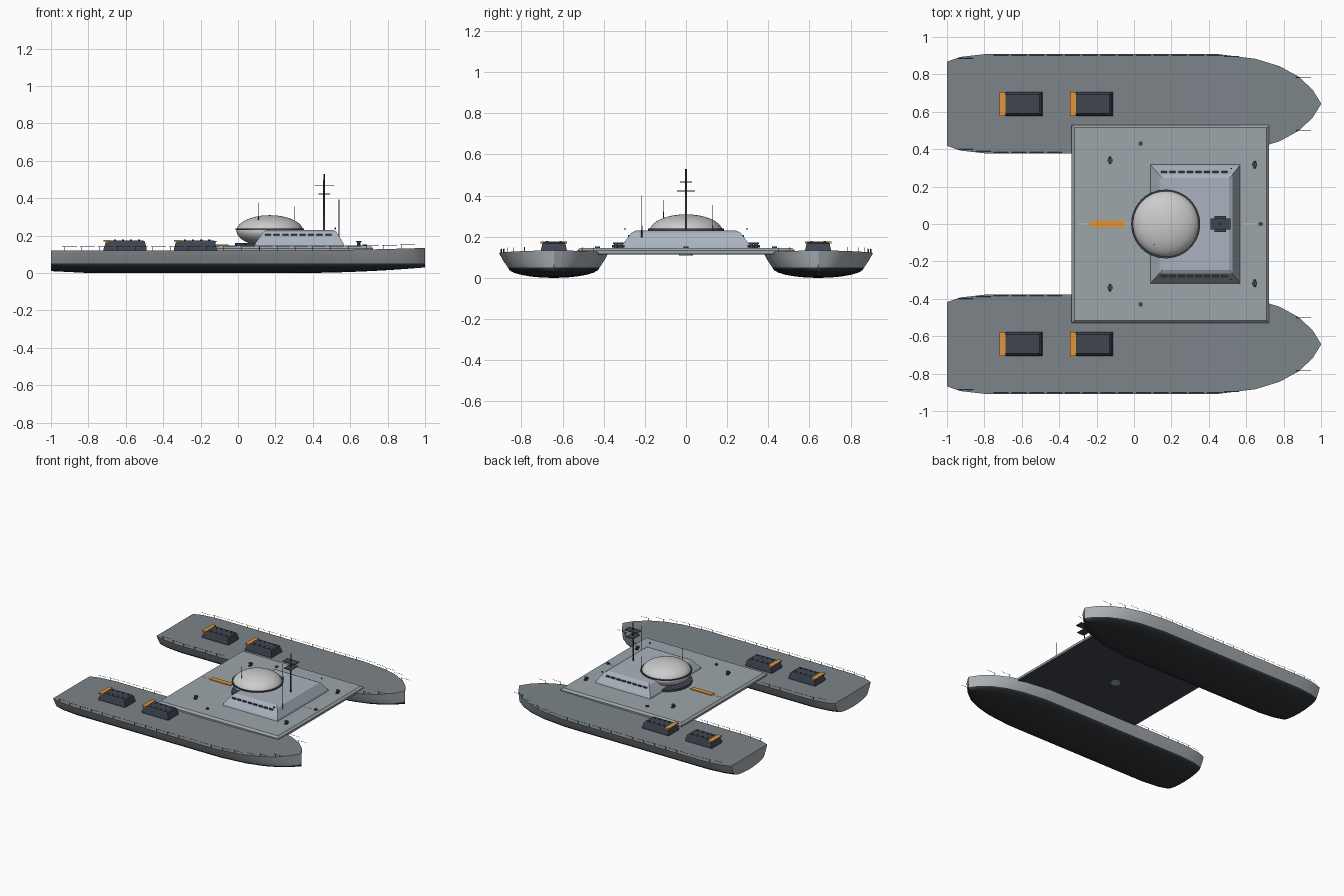
import bpy, bmesh, math
from mathutils import Vector

if "Cube" in bpy.data.objects:
    bpy.data.objects.remove(bpy.data.objects["Cube"])

def mat(name, c):
    m = bpy.data.materials.new(name)
    m.diffuse_color = (*c, 1)
    m.use_nodes = True
    m.node_tree.nodes["Principled BSDF"].inputs["Base Color"].default_value = m.diffuse_color
    return m

HULL = mat("hull_grey", (0.40, 0.43, 0.46))
BOOT = mat("boot_dark", (0.03, 0.035, 0.04))
DECK = mat("deck_grey", (0.20, 0.23, 0.25))
PLAT = mat("platform_grey", (0.34, 0.38, 0.41))
CABIN = mat("cabin_grey", (0.40, 0.45, 0.51))
DARK = mat("dark_steel", (0.05, 0.06, 0.08))
WHITE = mat("dome_white", (0.75, 0.75, 0.75))
ORANGE = mat("orange", (0.75, 0.30, 0.04))

def finish(bm, name, *mats, smooth=None):
    bmesh.ops.recalc_face_normals(bm, faces=bm.faces)
    me = bpy.data.meshes.new(name)
    bm.to_mesh(me)
    bm.free()
    for m in mats:
        me.materials.append(m)
    ob = bpy.data.objects.new(name, me)
    bpy.context.collection.objects.link(ob)
    if smooth:
        bpy.ops.object.select_all(action='DESELECT')
        ob.select_set(True)
        bpy.context.view_layer.objects.active = ob
        bpy.ops.object.shade_smooth_by_angle(angle=math.radians(smooth))
    return ob

def loft(bm, rings, mat_of=None):
    """Bridge closed rings of points and cap both ends."""
    vs = [[bm.verts.new(p) for p in r] for r in rings]
    n = len(vs[0])
    for a, b in zip(vs, vs[1:]):
        for i in range(n):
            f = bm.faces.new((a[i], a[(i + 1) % n], b[(i + 1) % n], b[i]))
            f.material_index = mat_of(i) if mat_of else 0
    bm.faces.new(vs[0])
    bm.faces.new(vs[-1])

def frustum(name, levels, m):
    """Stack of rectangles (x0, x1, y0, y1, z)."""
    bm = bmesh.new()
    loft(bm, [[(a, c, z), (b, c, z), (b, d, z), (a, d, z)] for a, b, c, d, z in levels])
    return finish(bm, name, m)

def box(name, x0, x1, y0, y1, z0, z1, m):
    return frustum(name, [(x0, x1, y0, y1, z0), (x0, x1, y0, y1, z1)], m)

def add_rod(bm, a, b, r, r2=None, seg=8):
    a, b = Vector(a), Vector(b)
    q = (b - a).to_track_quat('Z', 'Y').to_matrix().to_4x4()
    q.translation = (a + b) / 2
    bmesh.ops.create_cone(bm, cap_ends=True, segments=seg, radius1=r,
                          radius2=r if r2 is None else r2, depth=(b - a).length, matrix=q)

def rods(name, lst, m, seg=8, smooth=35):
    bm = bmesh.new()
    for a in lst:
        add_rod(bm, *a, seg=seg)
    return finish(bm, name, m, smooth=smooth)

# Hull shape: half width, keel height and deck height along x
PLAN = [(-1, .225), (-.93, .25), (-.8, .265), (.45, .265), (.65, .24), (.78, .2),
        (.88, .145), (.955, .075), (1, .002)]

def half_width(x):
    for (a, u), (b, v) in zip(PLAN, PLAN[1:]):
        if a <= x <= b:
            return u + (v - u) * (x - a) / (b - a)

def deck_z(x):
    return .12 + .014 * max(0, (x - .3) / .7) ** 1.5

def hull_ring(x, yc):
    w, top = half_width(x), deck_z(x)
    keel = .03 * max(0, (x - .3) / .7) ** 2 + .01 * max(0, (-x - .8) / .2)
    half = [(1, top), (.93, .085), (.84, .05)]
    half += [(.84 * math.cos(t), .05 - (.05 - keel) * math.sin(t))
             for t in (math.radians(k * 15) for k in range(1, 6))]
    pts = half + [(0, keel)] + [(-s, z) for s, z in reversed(half)]
    return [(x, yc + s * w, z) for s, z in pts]

XS = [-1, -.93, -.87, -.8, -.4, 0, .3, .45, .55, .65, .72, .78, .83, .88, .92, .955, .98, 1]
for s, side in ((-1, "right"), (1, "left")):
    yc = s * .643
    bm = bmesh.new()
    loft(bm, [hull_ring(x, yc) for x in XS],
         lambda i: 2 if i == 16 else (0 if i < 2 or i > 13 else 1))
    finish(bm, side + "_hull", HULL, BOOT, DECK, smooth=25)

    # Lifeline: short posts and bars along both deck edges
    bars = []
    for e in (-1, 1):
        for k in range(20):
            x = -.93 + k * .095
            if s * e < 0 and -.4 < x < .74:
                continue
            y, z = yc + e * (half_width(x) - .006), deck_z(x)
            bars.append(((x, y, z - .002), (x, y, z + .02), .0015))
            bars.append(((x - .01, y, z + .02), (x + .07, y, z + .02), .001))
    rods(side + "_lifeline", bars, DARK, 5)

    # Deck launch boxes with orange end strips and bolt heads
    for n, x in enumerate((-.718, -.343)):
        y = s * .642
        frustum(f"{side}_deck_box_{n}", [
            (x, x + .23, y - .064, y + .064, .115), (x, x + .23, y - .064, y + .064, .13),
            (x + .012, x + .22, y - .056, y + .056, .168),
            (x + .02, x + .212, y - .05, y + .05, .174)], DARK)
        box(f"{side}_box_strip_{n}", x, x + .032, y - .064, y + .064, .168, .176, ORANGE)
        rods(f"{side}_box_bolts_{n}", [((x + .06 + i * .043, y + j * .032, .172),
             (x + .06 + i * .043, y + j * .032, .179), .006) for i in range(4) for j in (-1, 1)], DARK)

# Bridge platform with chamfered rim
frustum("platform", [(-.333, .723, -.53, .53, .116), (-.333, .723, -.53, .53, .132),
                     (-.318, .708, -.515, .515, .146)], PLAT)
box("platform_underside", -.325, .715, -.52, .52, .114, .117, DARK)
rods("underside_hatch", [((.17, 0, .109), (.17, 0, .116), .035)], PLAT, 24)

# Cabin with sloped sides and softened roof edge
frustum("cabin", [(.088, .568, -.318, .318, .144), (.092, .564, -.312, .312, .158),
                  (.135, .527, -.265, .265, .22), (.152, .508, -.245, .245, .23)], CABIN)
for s in (-1, 1):
    for k in range(8):
        x = .145 + k * .046
        box(f"cabin_window_{s}_{k}", x, x + .032, s * .277 - .006, s * .277 + .006, .2, .209, DARK)
    box(f"nav_light_{s}", .515, .525, s * .296 - .003, s * .296 + .003, .232, .242, DARK)

# Radar dome, base and collar
bm = bmesh.new()
bmesh.ops.create_uvsphere(bm, u_segments=48, v_segments=24, radius=1)
bmesh.ops.scale(bm, vec=(.178, .178, .084), verts=bm.verts)
bmesh.ops.translate(bm, vec=(.17, 0, .225), verts=bm.verts)
finish(bm, "dome", WHITE, smooth=40)
rods("dome_base", [((.17, 0, .144), (.17, 0, .161), .185)], DARK, 48)
bm = bmesh.new()
loop = [[(.17 + r * math.cos(t), r * math.sin(t), z) for r, z in
         ((.170, .231), (.184, .231), (.184, .239), (.170, .239))]
        for t in (k * math.tau / 48 for k in range(49))]
loft(bm, loop)
bmesh.ops.delete(bm, geom=[f for f in bm.faces if abs(f.normal.y) > 2 or f.index in ()], context='FACES')
bmesh.ops.remove_doubles(bm, verts=bm.verts, dist=1e-5)
finish(bm, "dome_collar", DARK, smooth=40)

# Mast with cross arms
rods("mast", [((.46, 0, .225), (.46, 0, .53), .006, .004)], DARK, 12)
box("upper_yard", .408, .515, -.03, .03, .464, .469, DARK)
box("lower_yard", .43, .492, -.044, .044, .42, .425, DARK)

# Whip antennas
rods("whip_antennas", [((x, y, .15), (x, y, z), .003, .0015) for x, y, z in
     ((.54, -.215, .4), (.11, -.11, .378), (.30, .13, .355))], DARK, 6)

# Deck fittings: bollards, vents, centre line and orange marker
for s in (-1, 1):
    for n, (x, y) in enumerate(((-.128, .34), (.645, .318))):
        rods(f"bollard_{s}_{n}", [((x, s * y, .144), (x, s * y, .165), .009),
             ((x, s * y, .165), (x, s * y, .171), .014),
             ((x, s * y - .02, .155), (x, s * y + .02, .155), .006)], DARK, 12)
rods("deck_vents", [((x, y, .144), (x, y, .153), .012) for x, y in
     ((.035, .43), (.035, -.43), (.677, 0))], DARK, 16)
box("orange_marker", -.235, -.052, -.019, .019, .145, .152, ORANGE)
for n, (a, b) in enumerate(((-.3, -.245), (-.045, -.015), (.58, .655), (.695, .706))):
    box(f"centre_line_{n}", a, b, -.004, .004, .145, .1475, WHITE)
